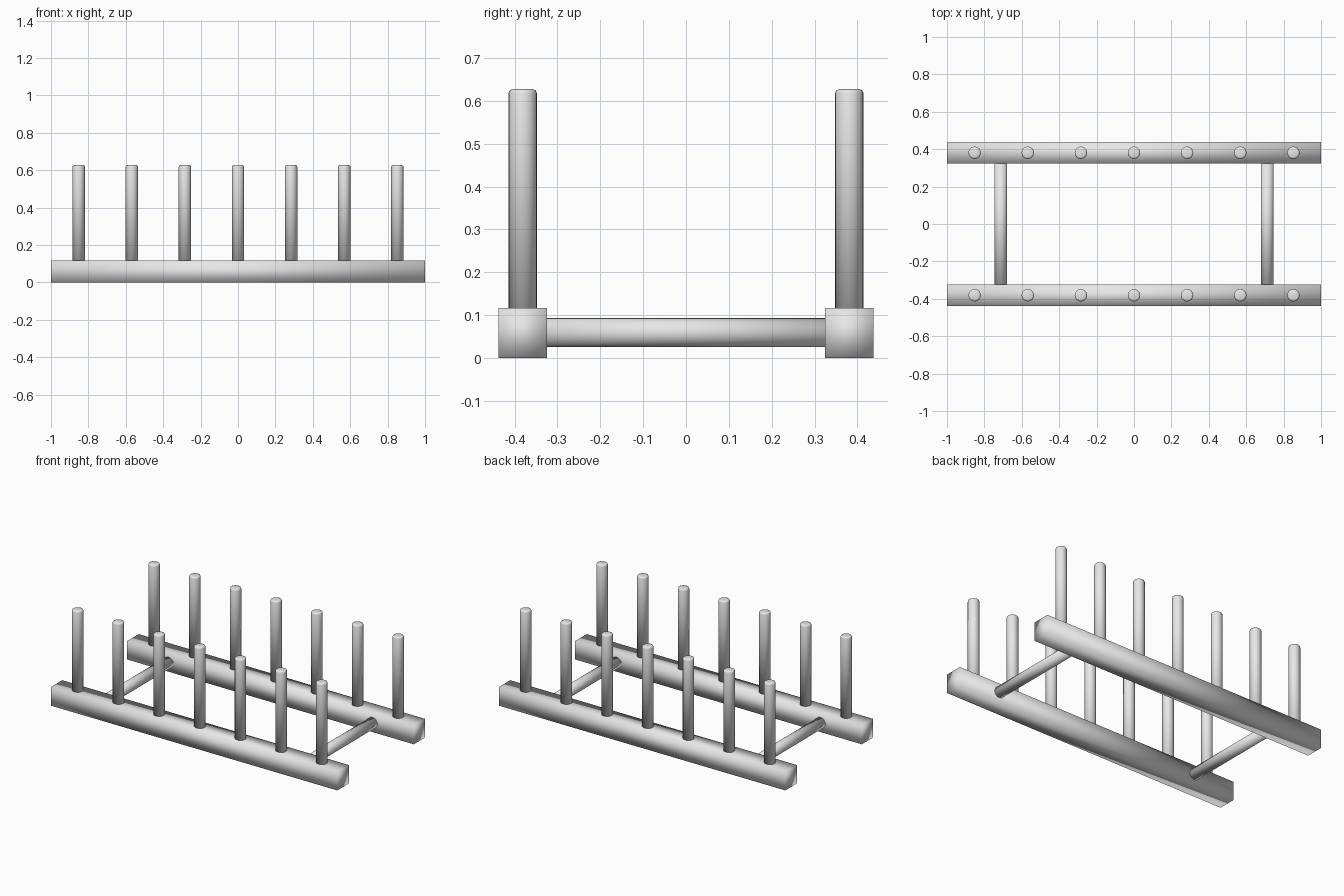
import bpy
import bmesh
import math
from mathutils import Matrix, Vector

cube = bpy.data.objects.get("Cube")
if cube:
    bpy.data.objects.remove(cube, do_unlink=True)

grey = bpy.data.materials.new("light_grey")
grey.use_nodes = True
grey.diffuse_color = (0.8, 0.8, 0.8, 1)
grey.node_tree.nodes["Principled BSDF"].inputs["Base Color"].default_value = grey.diffuse_color

RAIL_Y, RAIL_W, RAIL_H = 0.381, 0.114, 0.117
PEG_TOP, PEG_R, PEG_GAP = 0.627, 0.033, 0.284
BAR_X, BAR_Z, BAR_R = 0.712, 0.059, 0.034


def add_object(name, bm, location):
    mesh = bpy.data.meshes.new(name)
    bm.to_mesh(mesh)
    bm.free()
    mesh.materials.append(grey)
    mesh.shade_smooth()
    obj = bpy.data.objects.new(name, mesh)
    obj.location = location
    bpy.context.collection.objects.link(obj)
    return obj


def add_rail(name, y):
    bm = bmesh.new()
    bmesh.ops.create_cube(bm, size=1)
    bmesh.ops.scale(bm, vec=Vector((2, RAIL_W, RAIL_H)), verts=bm.verts)
    add_object(name, bm, (0, y, RAIL_H / 2))


def add_rod(name, radius, length, location, rotation=Matrix(), rounded=False):
    bm = bmesh.new()
    bmesh.ops.create_cone(bm, cap_ends=True, segments=24, radius1=radius,
                          radius2=radius, depth=length)
    if rounded:
        # Soften the rim of the free end
        rim = [e for e in bm.edges if all(v.co.z > 0 for v in e.verts)]
        bmesh.ops.bevel(bm, geom=rim, offset=0.009, segments=2,
                        profile=0.5, affect='EDGES')
    bmesh.ops.transform(bm, matrix=rotation, verts=bm.verts)
    add_object(name, bm, location)


# Two long rails, each with a row of upright pegs
for side, s in (("front", -1), ("back", 1)):
    add_rail(side + "_rail", s * RAIL_Y)
    base = RAIL_H / 2
    for i in range(7):
        add_rod(f"{side}_peg_{i + 1}", PEG_R, PEG_TOP - base,
                ((i - 3) * PEG_GAP, s * RAIL_Y, (PEG_TOP + base) / 2), rounded=True)

# Round crossbars joining the rails
turn = Matrix.Rotation(math.pi / 2, 4, 'X')
for side, s in (("right", -1), ("left", 1)):
    add_rod(side + "_crossbar", BAR_R, 2 * RAIL_Y, (s * BAR_X, 0, BAR_Z), turn)
